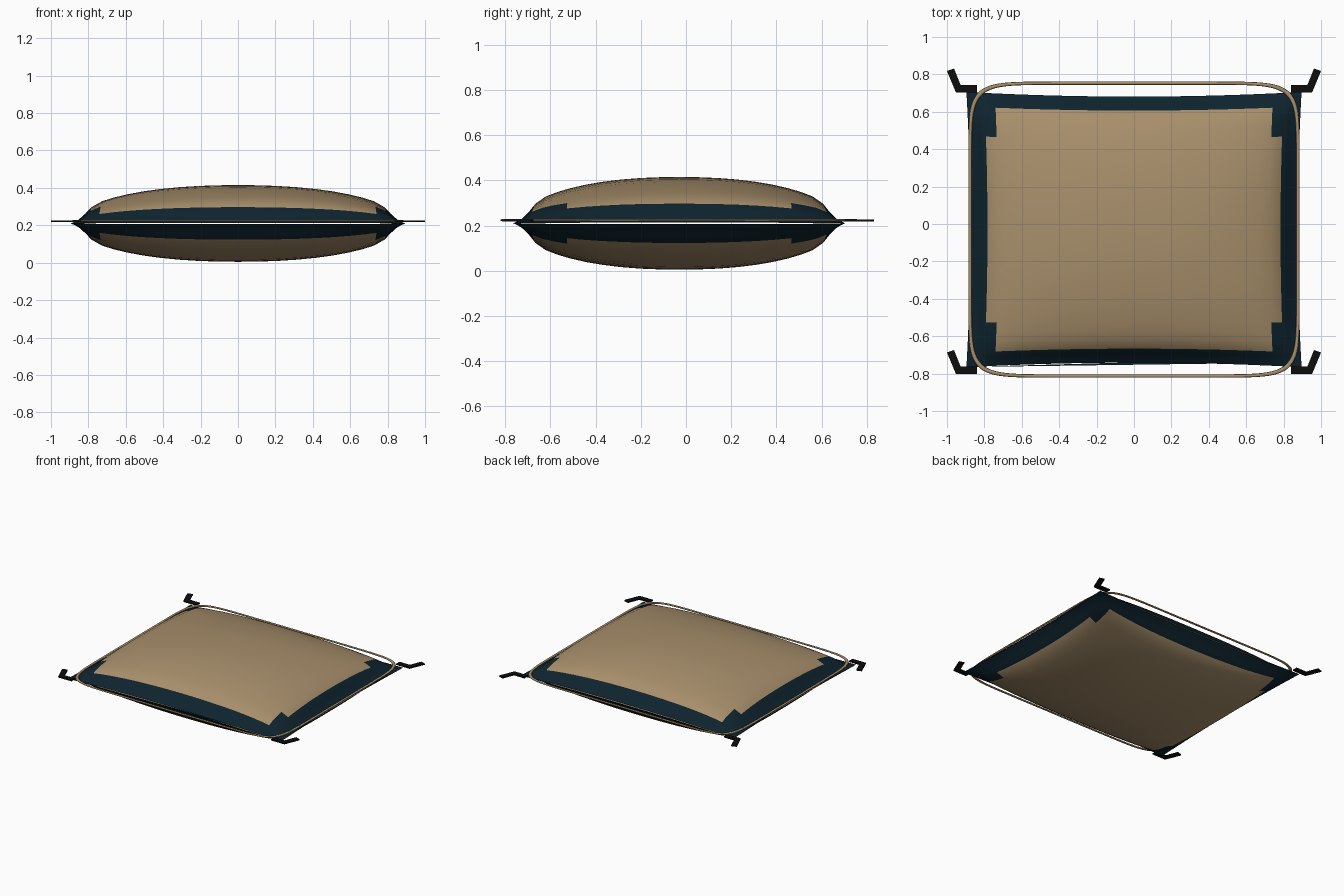
import bpy, bmesh, math

cube = bpy.data.objects.get("Cube")
if cube:
    bpy.data.objects.remove(cube, do_unlink=True)

YC, ZC, PUFF = -0.03, 0.21, 0.205   # cushion centre and half thickness


def material(name, rgb):
    m = bpy.data.materials.new(name)
    m.use_nodes = True
    m.diffuse_color = (*rgb, 1)
    bsdf = next(n for n in m.node_tree.nodes if n.type == 'BSDF_PRINCIPLED')
    bsdf.inputs["Base Color"].default_value = (*rgb, 1)
    bsdf.inputs["Roughness"].default_value = 0.8
    return m


tan = material("tan fabric", (0.39, 0.275, 0.148))
navy = material("dark navy border", (0.0045, 0.017, 0.027))
black = material("black strap", (0.004, 0.004, 0.004))


def finish(bm, name, mats, smooth):
    bmesh.ops.recalc_face_normals(bm, faces=bm.faces)
    mesh = bpy.data.meshes.new(name)
    bm.to_mesh(mesh)
    bm.free()
    for m in mats:
        mesh.materials.append(m)
    for p in mesh.polygons:
        p.use_smooth = smooth
    ob = bpy.data.objects.new(name, mesh)
    bpy.context.collection.objects.link(ob)
    return ob


# Cushion: two puffed sheets that pinch together at the seam
half = [0.12, 0.24, 0.36, 0.48, 0.58, 0.68, 0.76, 0.83, 0.895, 0.93, 0.965, 1]
lines = [-u for u in reversed(half)] + [0] + half
N = len(lines)


def puff(u):
    u = abs(u)
    if u < 0.88:
        return math.sqrt(1 - u ** 2.2)
    return 0.48 * ((1 - u) / 0.12) ** 1.2 + 0.015


def is_border(u, v):
    u, v = abs(u), abs(v)
    return max(u, v) > 0.895 or (u > 0.83 and v > 0.68)


bm = bmesh.new()
sheets = []
for side in (1, -1):
    sheets.append([[bm.verts.new((u * (0.875 + 0.021 * v * v),
                                  YC + v * (0.711 + 0.025 * u * u),
                                  ZC + side * PUFF * puff(u) * puff(v)))
                    for u in lines] for v in lines])
for grid in sheets:
    for j in range(N - 1):
        for i in range(N - 1):
            f = bm.faces.new((grid[j][i], grid[j][i + 1],
                              grid[j + 1][i + 1], grid[j + 1][i]))
            u, v = (lines[i] + lines[i + 1]) / 2, (lines[j] + lines[j + 1]) / 2
            f.material_index = 1 if is_border(u, v) else 0
bmesh.ops.remove_doubles(bm, verts=bm.verts, dist=0.0005)
# Close the thin seam around the rim
rim = [e for e in bm.edges if e.is_boundary]
if rim:
    for f in bmesh.ops.bridge_loops(bm, edges=rim)["faces"]:
        f.material_index = 1
cushion = finish(bm, "cushion", [tan, navy], True)
bpy.context.view_layer.objects.active = cushion
cushion.select_set(True)
bpy.ops.object.shade_smooth_by_angle(angle=math.radians(60))

# Piping: a flattened cord around the seam
bm = bmesh.new()
STEPS, SIDES, POWER = 128, 8, 0.2


def outline(t, grow):
    c, s = math.cos(t), math.sin(t)
    return (math.copysign(abs(c) ** POWER, c) * (0.877 + grow),
            YC + math.copysign(abs(s) ** POWER, s) * (0.783 + grow))


cord = []
for k in range(STEPS):
    t = math.tau * (k + 0.5) / STEPS
    section = []
    for a in range(SIDES):
        ang = math.tau * a / SIDES
        x, y = outline(t, 0.009 * math.cos(ang))
        section.append(bm.verts.new((x, y, 0.224 + 0.005 * math.sin(ang))))
    cord.append(section)
for k in range(STEPS):
    p, q = cord[k], cord[(k + 1) % STEPS]
    for a in range(SIDES):
        b = (a + 1) % SIDES
        bm.faces.new((p[a], p[b], q[b], q[a]))
finish(bm, "piping", [tan], True)

# Corner straps: flat bent strips
shape = [(0.84, 0.703), (0.952, 0.703), (1.0, 0.818), (0.962, 0.831),
         (0.927, 0.743), (0.84, 0.743)]


def strap(name, sx, dy):
    bm = bmesh.new()
    face = bm.faces.new([bm.verts.new((sx * x, y + dy, 0.217)) for x, y in shape])
    out = bmesh.ops.extrude_face_region(bm, geom=[face])["geom"]
    top = [g for g in out if isinstance(g, bmesh.types.BMVert)]
    bmesh.ops.translate(bm, verts=top, vec=(0, 0, 0.009))
    finish(bm, name, [black], False)


for row, dy in (("back", 0), ("front", -1.505)):
    for side, sx in (("left", 1), ("right", -1)):
        strap(f"{row}_{side}_strap", sx, dy)
